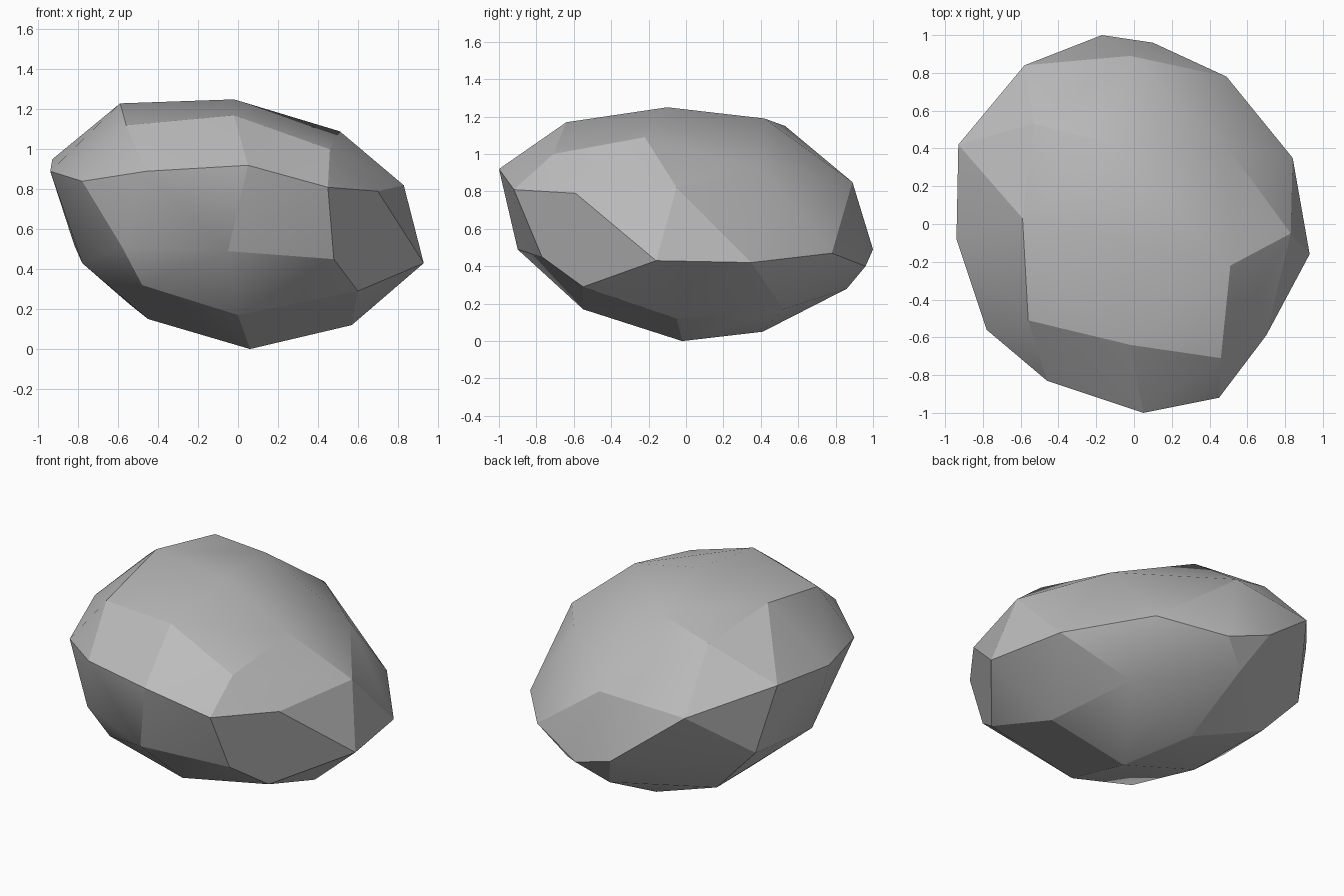
import bpy
import bmesh
import math
from mathutils import Vector

# Remove only the default cube
default_cube = bpy.data.objects.get("Cube")
if default_cube:
    bpy.data.objects.remove(default_cube, do_unlink=True)


def make_material(name, colour):
    material = bpy.data.materials.new(name)
    material.use_nodes = True
    material.diffuse_color = colour
    shader = material.node_tree.nodes["Principled BSDF"]
    shader.inputs["Base Color"].default_value = colour
    shader.inputs["Roughness"].default_value = 0.9
    return material


# Corners of the boulder in hundredths of a unit, grouped from top to bottom
crown = [(-2, -10, 125), (-59, 3, 123), (-56, -51, 112), (-2, -64, 117),
         (51, -22, 109), (50, 40, 92), (-10, 42, 119), (-53, 53, 115),
         (46, -71, 100)]
shoulder = [(5, -100, 92), (45, -92, 81), (-46, -83, 89), (-78, -56, 84),
            (-94, -8, 89), (-93, 42, 95), (-58, 84, 81), (-2, 89, 85),
            (83, -5, 82), (70, -59, 79)]
waist = [(93, -16, 43), (84, 35, 42), (49, 78, 47), (10, 96, 40),
         (-17, 100, 49), (-82, 48, 52), (-78, -14, 43), (-58, -67, 51),
         (-48, -59, 32), (-5, -90, 49), (48, -77, 45), (60, -55, 29)]
underside = [(57, -5, 12), (46, 52, 17), (-7, 86, 28), (-42, 60, 32),
             (-8, 41, 5), (-55, 48, 23), (-45, 0, 15), (0, -55, 17),
             (6, -2, 0)]


def build_boulder(name, rings, material):
    """Wrap the corners in a convex skin and merge the nearly flat facets."""
    bm = bmesh.new()
    for ring in rings:
        for corner in ring:
            bm.verts.new(Vector(corner) / 100)
    hull = bmesh.ops.convex_hull(bm, input=bm.verts)
    leftovers = set(hull["geom_interior"]) | set(hull["geom_unused"])
    loose = [v for v in leftovers if isinstance(v, bmesh.types.BMVert)]
    bmesh.ops.delete(bm, geom=loose, context="VERTS")
    bmesh.ops.dissolve_limit(bm, angle_limit=math.radians(3),
                             verts=bm.verts, edges=bm.edges)
    bmesh.ops.recalc_face_normals(bm, faces=bm.faces)

    mesh = bpy.data.meshes.new(name)
    bm.to_mesh(mesh)
    bm.free()
    mesh.materials.append(material)
    boulder = bpy.data.objects.new(name, mesh)
    bpy.context.collection.objects.link(boulder)
    return boulder


# Boulder with soft shading and crisp facet borders
stone_grey = make_material("stone_grey", (0.5, 0.5, 0.5, 1))
boulder = build_boulder("boulder", [crown, shoulder, waist, underside], stone_grey)
bpy.ops.object.select_all(action="DESELECT")
boulder.select_set(True)
bpy.context.view_layer.objects.active = boulder
bpy.ops.object.shade_smooth_by_angle(angle=math.radians(20))
